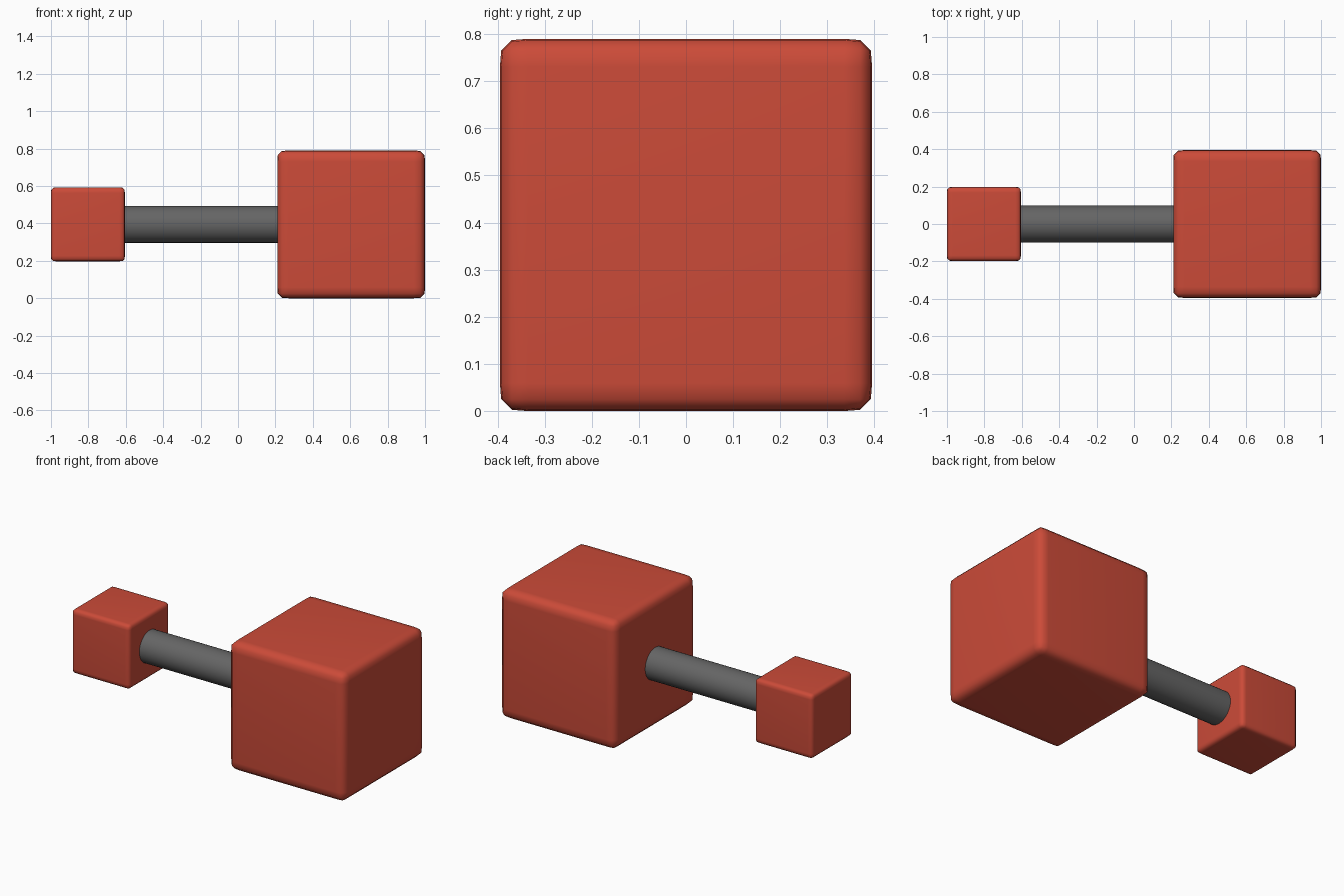
import bpy
import math

if "Cube" in bpy.data.objects:
    bpy.data.objects.remove(bpy.data.objects["Cube"], do_unlink=True)

BIG = 0.79            # edge of the large block
SMALL = BIG / 2       # edge of the small block
AXIS_Z = BIG / 2      # height of the shared axis


def make_material(name, color):
    mat = bpy.data.materials.new(name)
    mat.use_nodes = True
    mat.diffuse_color = color
    mat.node_tree.nodes["Principled BSDF"].inputs["Base Color"].default_value = color
    return mat


red = make_material("brick red", (0.6, 0.07, 0.04, 1))
grey = make_material("dark grey", (0.13, 0.13, 0.13, 1))


def rounded_block(name, size, x):
    """Cube with softly rounded edges, proportional to its size."""
    bpy.ops.mesh.primitive_cube_add(size=size, location=(x, 0, AXIS_Z))
    block = bpy.context.object
    block.name = name
    block.data.materials.append(red)
    bevel = block.modifiers.new("rounded edges", 'BEVEL')
    bevel.width = size * 0.075
    bevel.segments = 3
    bevel.profile = 0.67
    bpy.ops.object.shade_smooth()
    return block


# Blocks at the two ends
rounded_block("large_block", BIG, 1 - BIG / 2)
rounded_block("small_block", SMALL, SMALL / 2 - 1)

# Round bar, sunk a little into each block
start, end = SMALL - 1 - 0.05, 1 - BIG + 0.05
bpy.ops.mesh.primitive_cylinder_add(
    vertices=32, radius=BIG / 8, depth=end - start,
    location=((start + end) / 2, 0, AXIS_Z), rotation=(0, math.pi / 2, 0))
bar = bpy.context.object
bar.name = "connecting_bar"
bar.data.materials.append(grey)
bpy.ops.object.shade_smooth_by_angle(angle=math.radians(40))
